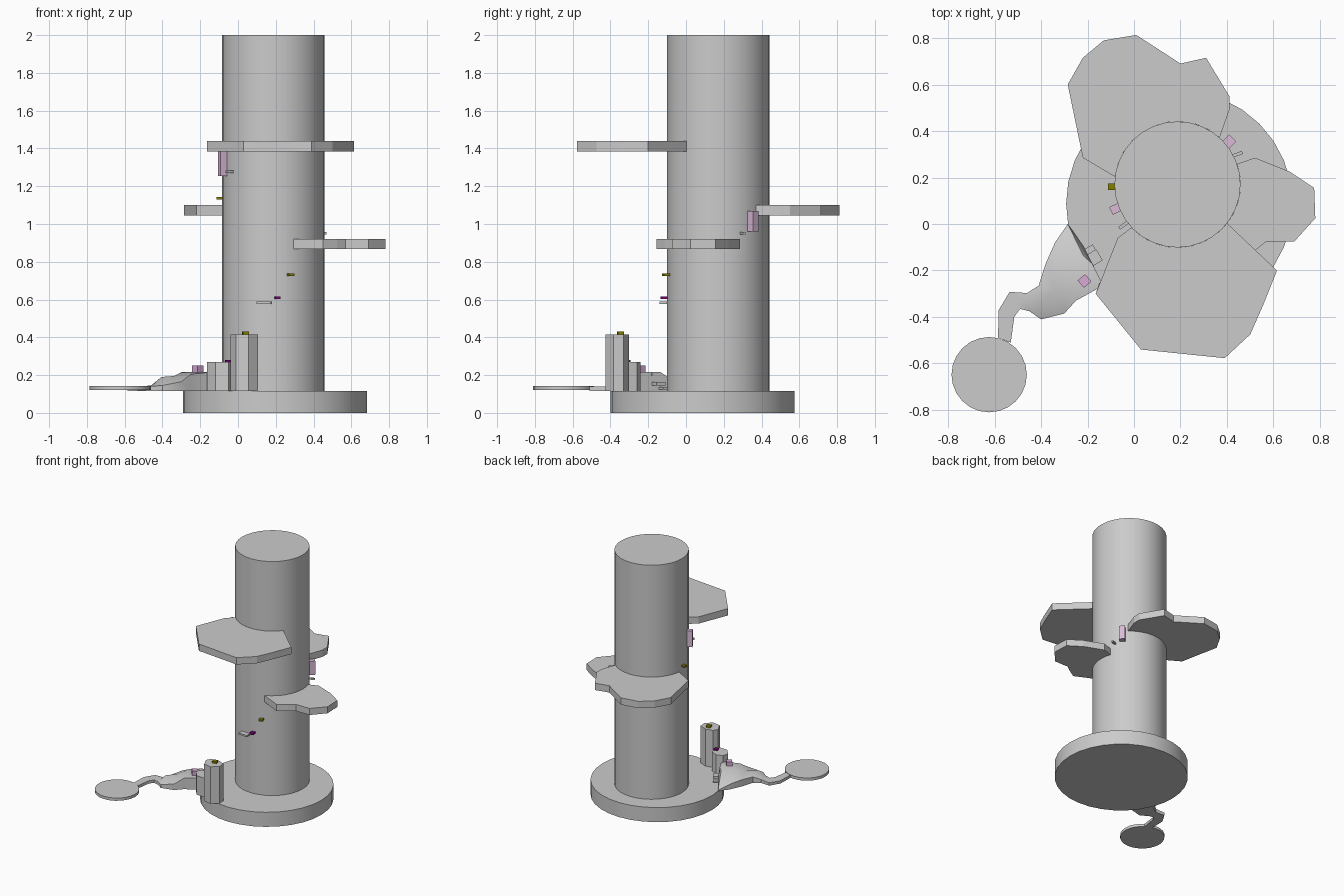
import bpy, bmesh
from math import sin, cos, radians, pi

CX, CY, CR = 0.187, 0.17, 0.271      # column centre and radius


def material(name, rgb):
    m = bpy.data.materials.new(name)
    m.diffuse_color = (*rgb, 1)
    return m


PINK = material("pink", (0.68, 0.40, 0.66))
PALE = material("pale_pink", (0.70, 0.50, 0.68))
PURPLE = material("purple", (0.22, 0.0, 0.22))
OLIVE = material("olive", (0.22, 0.21, 0.0))


def add_object(name, bm, mat=None, smooth=False):
    bmesh.ops.recalc_face_normals(bm, faces=bm.faces[:])
    me = bpy.data.meshes.new(name)
    bm.to_mesh(me)
    bm.free()
    ob = bpy.data.objects.new(name, me)
    bpy.context.collection.objects.link(ob)
    if mat:
        me.materials.append(mat)
    if smooth:
        bpy.ops.object.select_all(action='DESELECT')
        ob.select_set(True)
        bpy.context.view_layer.objects.active = ob
        bpy.ops.object.shade_smooth_by_angle(angle=radians(35))
    return ob


def prism(name, pts, z0, z1, mat=None, smooth=False):
    bm = bmesh.new()
    lo = [bm.verts.new((x, y, z0)) for x, y in pts]
    hi = [bm.verts.new((x, y, z1)) for x, y in pts]
    bm.faces.new(lo)
    bm.faces.new(hi)
    for i in range(len(pts)):
        j = (i + 1) % len(pts)
        bm.faces.new((lo[i], lo[j], hi[j], hi[i]))
    return add_object(name, bm, mat, smooth)


def disc(name, x, y, r, z0, z1, n):
    pts = [(x + r * cos(2 * pi * i / n), y + r * sin(2 * pi * i / n)) for i in range(n)]
    return prism(name, pts, z0, z1, smooth=True)


def ledge(name, outer, a, b, z0, z1):
    # outer rim plus an inner edge that follows the column from angle a to b
    arc = [radians(a + (b - a) * i / 10) for i in range(11)]
    inner = [(CX + CR * cos(t), CY + CR * sin(t)) for t in arc]
    return prism(name, outer + inner, z0, z1)


def block(name, x, y, z0, z1, sx, sy, deg, mat=None):
    c, s = cos(radians(deg)), sin(radians(deg))
    pts = [(x + c * u * sx / 2 - s * v * sy / 2, y + s * u * sx / 2 + c * v * sy / 2)
           for u, v in ((-1, -1), (1, -1), (1, 1), (-1, 1))]
    return prism(name, pts, z0, z1, mat)


# Column, base and low round landing
disc("base", 0.195, 0.087, 0.487, 0, 0.117, 32)
disc("column", CX, CY, CR, 0.117, 2.0, 32)
disc("landing", -0.623, -0.648, 0.162, 0.12, 0.142, 24)

# Three ledges around the column
ledge("upper_ledge", [(-0.07, -0.06), (-0.165, -0.30), (0.03, -0.54), (0.39, -0.577),
                      (0.50, -0.475), (0.555, -0.35), (0.615, -0.20)], -38, -137, 1.385, 1.44)
ledge("middle_ledge", [(-0.22, 0.285), (-0.285, 0.60), (-0.22, 0.715), (-0.13, 0.79),
                       (0.01, 0.813), (0.20, 0.69), (0.31, 0.715), (0.41, 0.55),
                       (0.41, 0.49)], 48, 173, 1.045, 1.10)
ledge("lower_ledge", [(0.45, -0.155), (0.525, -0.11), (0.57, -0.075), (0.69, -0.075),
                      (0.78, 0.025), (0.775, 0.155), (0.67, 0.225), (0.52, 0.285)],
      19, -67, 0.867, 0.92)

# Winding ramp: left point, right point, left height, right height
sections = [((-0.585, -0.49), (-0.53, -0.51), 0.14, 0.14),
            ((-0.582, -0.37), (-0.515, -0.40), 0.14, 0.14),
            ((-0.535, -0.292), (-0.49, -0.365), 0.14, 0.14),
            ((-0.46, -0.297), (-0.45, -0.375), 0.145, 0.142),
            ((-0.41, -0.265), (-0.40, -0.41), 0.165, 0.145),
            ((-0.38, -0.17), (-0.30, -0.385), 0.17, 0.165),
            ((-0.34, -0.08), (-0.25, -0.33), 0.16, 0.205),
            ((-0.285, 0.0), (-0.15, -0.275), 0.125, 0.215),
            ((-0.22, -0.09), (-0.14, -0.25), 0.15, 0.215)]
bm = bmesh.new()
rings = []
for k, (l, r, zl, zr) in enumerate(sections):
    mid = ((l[0] + r[0]) / 2, (l[1] + r[1]) / 2)
    zm = min(0.217, max(zl, zr) + (0.025 if k > 3 else 0))
    rings.append([bm.verts.new(p) for p in (
        (*l, 0.117), (*l, zl), (*mid, zm), (*r, zr), (*r, 0.117))])
for a, b in zip(rings, rings[1:]):
    for i in range(5):
        j = (i + 1) % 5
        bm.faces.new((a[i], a[j], b[j], b[i]))
bm.faces.new(rings[0])
bm.faces.new(rings[-1])
add_object("ramp", bm, smooth=True)

# Rock pillars stepping up from the ramp
prism("short_pillar", [(-0.165, -0.30), (-0.12, -0.355), (-0.05, -0.36), (-0.03, -0.32),
                       (-0.05, -0.26), (-0.10, -0.24), (-0.15, -0.255)], 0.117, 0.27)
prism("tall_pillar", [(-0.04, -0.35), (-0.01, -0.415), (0.055, -0.427), (0.105, -0.385),
                      (0.10, -0.33), (0.04, -0.303), (-0.02, -0.315)], 0.117, 0.415)

# Little steps beside the ramp
block("step_low", -0.17, -0.145, 0.145, 0.163, 0.05, 0.055, 30)
block("step_mid", -0.185, -0.115, 0.125, 0.137, 0.04, 0.04, 30)
block("step_high", -0.19, -0.18, 0.195, 0.21, 0.03, 0.02, 30)

# Coloured markers
block("ramp_marker", -0.213, -0.245, 0.215, 0.25, 0.042, 0.042, 40, PINK)
block("pillar_marker_low", -0.052, -0.31, 0.27, 0.28, 0.03, 0.03, 10, PURPLE)
block("pillar_marker_high", 0.04, -0.347, 0.415, 0.43, 0.033, 0.033, 10, OLIVE)
block("foothold", 0.138, -0.118, 0.577, 0.59, 0.075, 0.04, -5)
block("hold_purple", 0.21, -0.117, 0.603, 0.617, 0.028, 0.035, 5, PURPLE)
block("hold_olive_low", 0.28, -0.105, 0.725, 0.737, 0.03, 0.035, 20, OLIVE)
block("hold_olive_high", -0.095, 0.16, 1.13, 1.143, 0.035, 0.028, 0, OLIVE)
block("right_hold", 0.41, 0.355, 0.96, 1.07, 0.042, 0.042, 45, PALE)
block("left_hold", -0.08, 0.065, 1.255, 1.385, 0.042, 0.036, 25, PALE)
block("right_peg", 0.445, 0.30, 0.945, 0.957, 0.045, 0.014, 20)
block("left_peg", -0.045, -0.005, 1.27, 1.283, 0.045, 0.014, 35)
